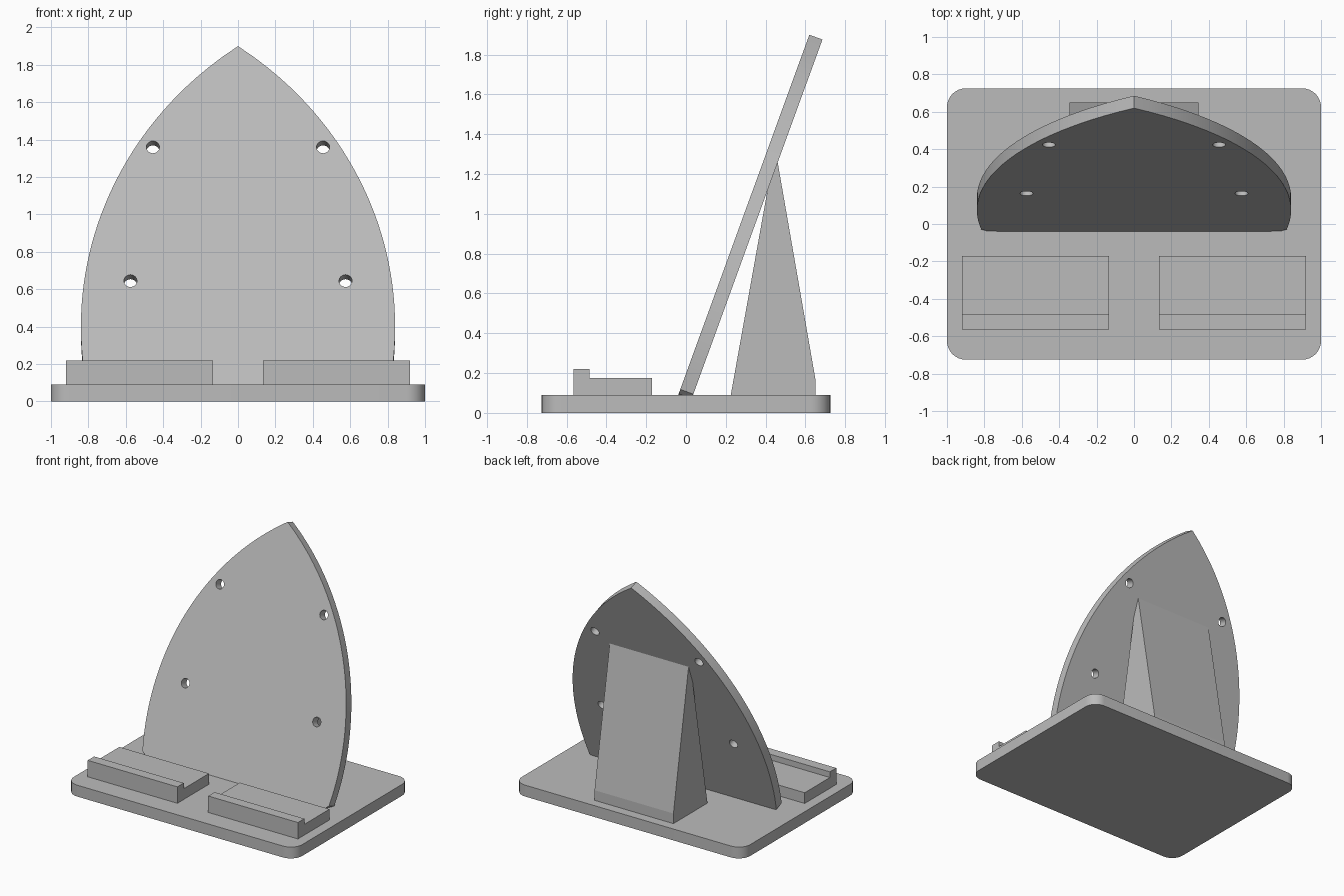
import bpy, bmesh
from math import radians, sin, cos, sqrt
from mathutils import Vector, Matrix

cube = bpy.data.objects.get("Cube")
if cube:
    bpy.data.objects.remove(cube, do_unlink=True)

grey = bpy.data.materials.new("plain grey")
grey.use_nodes = True
COLOUR = (0.5, 0.5, 0.5, 1)
grey.diffuse_color = COLOUR
grey.node_tree.nodes["Principled BSDF"].inputs["Base Color"].default_value = COLOUR


def prism(name, points, offset):
    """Extrude a closed outline of 3D points along an offset vector."""
    bm = bmesh.new()
    face = bm.faces.new([bm.verts.new(p) for p in points])
    new = bmesh.ops.extrude_face_region(bm, geom=[face])["geom"]
    bmesh.ops.translate(bm, vec=offset, verts=[v for v in new if isinstance(v, bmesh.types.BMVert)])
    if face.is_valid is False or len(bm.faces) < len(points) + 2:
        bm.faces.new([v for v in bm.verts if v not in new])
    bmesh.ops.recalc_face_normals(bm, faces=bm.faces[:])
    mesh = bpy.data.meshes.new(name)
    bm.to_mesh(mesh)
    bm.free()
    mesh.materials.append(grey)
    obj = bpy.data.objects.new(name, mesh)
    bpy.context.collection.objects.link(obj)
    return obj


def activate(obj):
    bpy.ops.object.select_all(action='DESELECT')
    obj.select_set(True)
    bpy.context.view_layer.objects.active = obj


def side_prism(name, profile, x0, x1):
    return prism(name, [(x0, y, z) for y, z in profile], (x1 - x0, 0, 0))


# Base plate with rounded corners
TOP = 0.09
W, D, R = 1.0, 0.725, 0.1
outline = []
for i, (sx, sy) in enumerate([(1, 1), (-1, 1), (-1, -1), (1, -1)]):
    for k in range(9):
        a = radians(90 * i + 90 * k / 8)
        outline.append((sx * (W - R) + R * cos(a), sy * (D - R) + R * sin(a), 0))
base = prism("base_plate", outline, (0, 0, TOP))

# Two ledges with a raised front lip
ledge = [(-0.565, TOP), (-0.565, 0.22), (-0.485, 0.22), (-0.485, 0.175), (-0.17, 0.175), (-0.17, TOP)]
side_prism("left_ledge", ledge, 0.135, 0.92)
side_prism("right_ledge", ledge, -0.92, -0.135)

# Wedge support behind the panel
side_prism("rear_support", [(0.225, TOP), (0.65, TOP), (0.65, 0.17), (0.46, 1.262), (0.41, 1.122)], -0.345, 0.345)

# Leaning pointed panel, drawn in its own tilted plane
TILT = radians(20)
UP = Vector((0, sin(TILT), cos(TILT)))
BACK = Vector((0, cos(TILT), -sin(TILT)))
FOOT = Vector((0, -0.039, TOP))
THICK = 0.07
HEIGHT, WIDE, HALF = 1.926, 0.33, 0.84
rise = HEIGHT - WIDE
radius = (HALF ** 2 + rise ** 2) / (2 * HALF)


def on_panel(x, v):
    return FOOT + Vector((x, 0, 0)) + UP * v


START, STEPS = 0.03, 32
half = [(0.73, 0.0), (0.79, 0.008)]
for k in range(STEPS):
    v = START + (HEIGHT - START) * k / STEPS
    half.append((sqrt(radius ** 2 - (v - WIDE) ** 2) - radius + HALF, v))
points = half + [(0, HEIGHT)] + [(-x, v) for x, v in reversed(half)]
panel = prism("leaning_panel", [on_panel(x, v) for x, v in points], BACK * THICK)

# Four screw holes through the panel
for x, z in [(0.455, 1.36), (0.575, 0.645)]:
    for side in (1, -1):
        centre = on_panel(side * x, (z - TOP) / cos(TILT)) + BACK * THICK / 2
        bpy.ops.mesh.primitive_cylinder_add(vertices=32, radius=0.035, depth=0.2)
        cutter = bpy.context.object
        cutter.name = "hole_cutter"
        cutter.hide_render = True
        cutter.data.materials.append(grey)
        cutter.data.transform(Matrix.Translation(centre) @ BACK.to_track_quat('Z', 'Y').to_matrix().to_4x4())
        activate(panel)
        mod = panel.modifiers.new("hole", 'BOOLEAN')
        mod.operation = 'DIFFERENCE'
        mod.solver = 'EXACT'
        mod.object = cutter
        bpy.ops.object.modifier_apply(modifier=mod.name)
        bpy.data.objects.remove(cutter, do_unlink=True)

# Smooth the curved rims, keep the corners sharp
for obj in (base, panel):
    activate(obj)
    bpy.ops.object.shade_smooth_by_angle(angle=radians(30))
